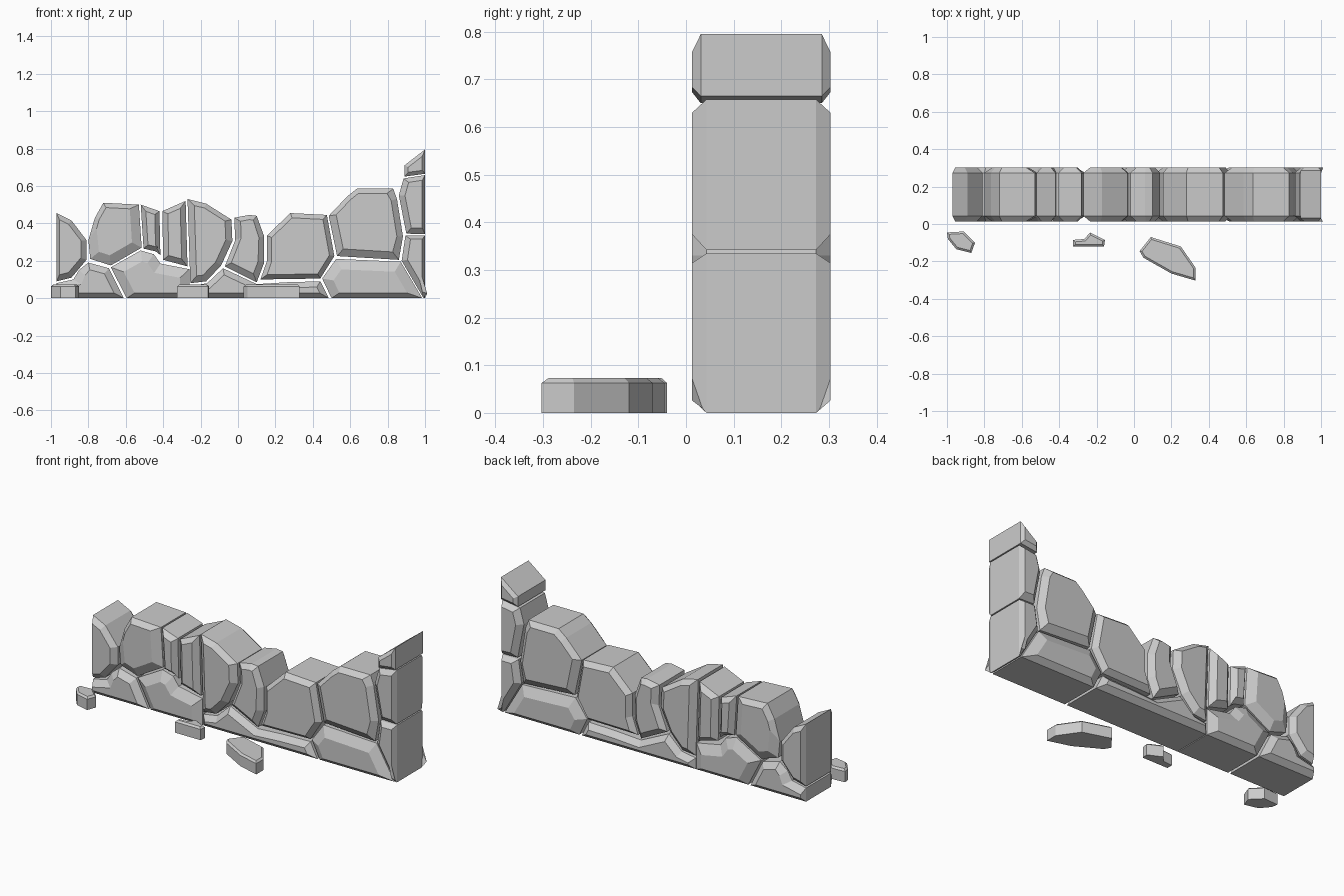
import bpy, bmesh
from mathutils import Vector

if "Cube" in bpy.data.objects:
    bpy.data.objects.remove(bpy.data.objects["Cube"])

Y0, Y1 = 0.013, 0.303   # front and back of the wall


def inset(pts, dists):
    """Move every edge of a counter-clockwise outline inward by its own distance."""
    n = len(pts)
    norms = []
    for i in range(n):
        d = (pts[(i + 1) % n] - pts[i]).normalized()
        norms.append(Vector((-d.y, d.x)))
    out = []
    for i in range(n):
        a, b = norms[i - 1], norms[i]
        da, db = dists[i - 1], dists[i]
        det = a.x * b.y - a.y * b.x
        if abs(det) < 0.35:
            m = (a + b).normalized()
            off = m * (da + db) / 2
        else:
            off = Vector(((da * b.y - db * a.y) / det, (a.x * db - b.x * da) / det))
        out.append(pts[i] + off)
    return out


def ccw(pts):
    pts = [Vector(p) for p in pts]
    area = sum(pts[i - 1].x * p.y - p.x * pts[i - 1].y for i, p in enumerate(pts))
    return pts if area > 0 else pts[::-1]


def loft(name, rings):
    """Closed solid through a stack of equal-length rings."""
    bm = bmesh.new()
    rows = [[bm.verts.new(p) for p in r] for r in rings]
    n = len(rows[0])
    for a, b in zip(rows, rows[1:]):
        for i in range(n):
            j = (i + 1) % n
            bm.faces.new((a[i], a[j], b[j], b[i]))
    bm.faces.new(rows[0][::-1])
    bm.faces.new(rows[-1])
    bmesh.ops.recalc_face_normals(bm, faces=bm.faces)
    me = bpy.data.meshes.new(name)
    bm.to_mesh(me)
    bm.free()
    bpy.context.collection.objects.link(bpy.data.objects.new(name, me))


def stone(name, pts, seam=0.05, top=0.025, depth=0.03):
    """Wall stone: x-z outline run through the wall, chamfered front and back."""
    pts = ccw(pts)
    dists = []
    for i, p in enumerate(pts):
        q = pts[(i + 1) % len(pts)]
        if abs(p.x - q.x) < 0.005 and abs(p.x) > 0.96:
            dists.append(0.015)                      # wall ends
        elif p.y + q.y < 0.01:
            dists.append(0.028)                      # ground edge
        elif q.x < p.x and abs(q.x - p.x) > 0.03:
            dists.append(top)                        # upward edges
        else:
            dists.append(seam)
    inner = inset(pts, dists)
    ring = lambda ps, y: [(p.x, y, p.y) for p in ps]
    loft(name, [ring(inner, Y0), ring(pts, Y0 + depth),
                ring(pts, Y1 - depth), ring(inner, Y1)])


def rubble(name, pts, h=0.073):
    """Loose flat stone on the ground with a chamfered top."""
    pts = ccw(pts)
    inner = inset(pts, [0.011] * len(pts))
    ring = lambda ps, z: [(p.x, p.y, z) for p in ps]
    loft(name, [ring(pts, 0), ring(pts, h - 0.01), ring(inner, h)])


# Base course
stone("base_stone_1", [(-.97, 0), (-.61, 0), (-.69, .16), (-.80, .19), (-.85, .15),
                       (-.88, .10), (-.97, .08)], top=0.035)
stone("base_stone_2", [(-.595, 0), (-.26, 0), (-.26, .155), (-.415, .185), (-.45, .235),
                       (-.52, .255), (-.68, .165)], top=0.055)
stone("base_stone_3", [(-.255, 0), (.485, 0), (.44, .09), (.26, .085), (.10, .075),
                       (-.08, .16), (-.165, .08), (-.255, .065)], seam=0.03, top=0.03)
stone("base_stone_4", [(.50, 0), (.985, 0), (.87, .195), (.525, .21), (.45, .105)], top=0.055)
stone("base_stone_5", [(1, 0), (1, .335), (.895, .335), (.875, .2), (.99, .003)],
      seam=0.03, top=0.02)

# Upper course with broken top line
stone("upper_stone_1", [(-.97, .455), (-.97, .09), (-.89, .11), (-.81, .205), (-.81, .31),
                        (-.89, .415)], seam=0.03)
stone("upper_stone_2", [(-.72, .51), (-.53, .50), (-.515, .27), (-.68, .175), (-.79, .21),
                        (-.80, .31), (-.765, .43)])
stone("upper_stone_3", [(-.52, .50), (-.42, .465), (-.415, .23), (-.44, .25), (-.505, .265)],
      seam=0.025)
stone("upper_stone_4", [(-.405, .465), (-.28, .52), (-.27, .17), (-.40, .205)], seam=0.03)
stone("upper_stone_5", [(-.27, .53), (-.17, .505), (-.035, .42), (-.03, .305), (-.09, .175),
                        (-.17, .09), (-.255, .08)], seam=0.035)
stone("upper_stone_6", [(-.02, .43), (.06, .445), (.10, .44), (.14, .33), (.14, .19),
                        (.10, .085), (-.07, .17), (-.015, .31)], seam=0.033)
stone("upper_stone_7", [(.155, .335), (.28, .455), (.475, .445), (.515, .225), (.44, .105),
                        (.12, .10), (.155, .20)], seam=0.025)
stone("upper_stone_8", [(.485, .44), (.585, .545), (.635, .585), (.83, .585), (.85, .53),
                        (.882, .33), (.86, .205), (.53, .225)], seam=0.04)
stone("upper_stone_9", [(1, .658), (1, .342), (.90, .345), (.86, .55), (.885, .64)],
      seam=0.032)
stone("cap_stone", [(.89, .71), (1, .795), (1, .665), (.89, .65)], seam=0.02, top=0.02,
      depth=0.018)

# Fallen rubble in front
rubble("rubble_left", [(-1, -.045), (-.91, -.04), (-.85, -.10), (-.87, -.155),
                       (-.95, -.135), (-.995, -.08)])
rubble("rubble_middle", [(-.325, -.085), (-.265, -.08), (-.235, -.045), (-.155, -.085),
                         (-.16, -.12), (-.325, -.12)])
rubble("rubble_right", [(.09, -.07), (.25, -.12), (.33, -.235), (.33, -.303),
                        (.20, -.265), (.05, -.18), (.03, -.145)])
